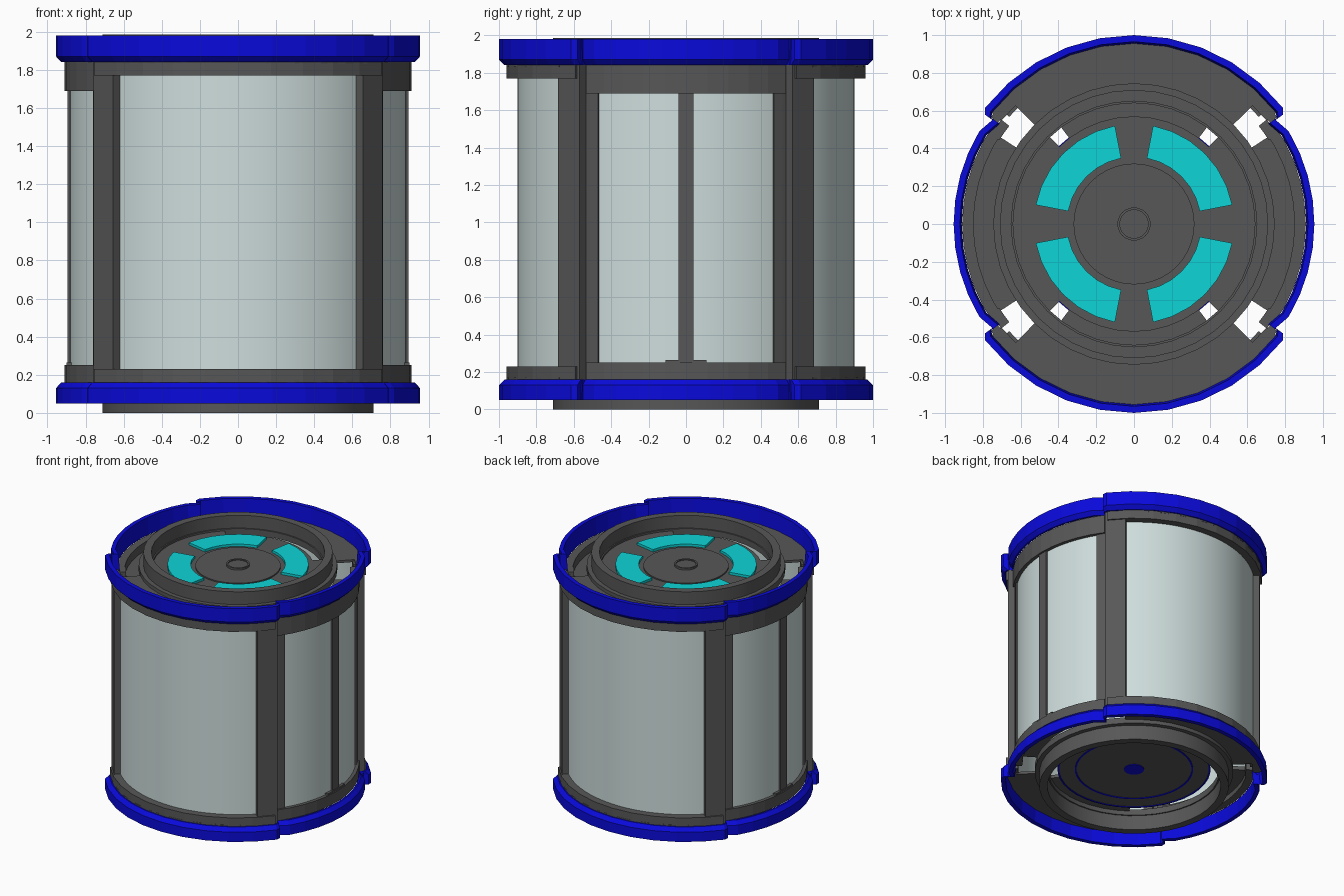
import bpy, bmesh
from math import sin, cos, radians
from mathutils import Matrix

if "Cube" in bpy.data.objects:
    bpy.data.objects.remove(bpy.data.objects["Cube"], do_unlink=True)


def material(name, rgb):
    m = bpy.data.materials.new(name)
    m.use_nodes = True
    m.diffuse_color = (*rgb, 1)
    m.node_tree.nodes["Principled BSDF"].inputs["Base Color"].default_value = (*rgb, 1)
    return m


GREY = material("dark grey metal", (0.095, 0.095, 0.095))
BLUE = material("deep blue", (0.003, 0.003, 0.72))
PALE = material("pale glass", (0.62, 0.73, 0.72))
CYAN = material("cyan light", (0.004, 0.66, 0.68))


def finish(name, bm, mat, smooth=False):
    bmesh.ops.remove_doubles(bm, verts=bm.verts, dist=0.0001)
    bmesh.ops.recalc_face_normals(bm, faces=bm.faces)
    me = bpy.data.meshes.new(name)
    bm.to_mesh(me)
    bm.free()
    me.materials.append(mat)
    ob = bpy.data.objects.new(name, me)
    bpy.context.collection.objects.link(ob)
    if smooth:
        bpy.ops.object.select_all(action="DESELECT")
        ob.select_set(True)
        bpy.context.view_layer.objects.active = ob
        bpy.ops.object.shade_smooth_by_angle(angle=radians(30))
    return ob


def sweep(name, section, path, closed, mat, smooth=False):
    """Carry a (scale, height) section along a flat outline."""
    bm = bmesh.new()
    rows = [[bm.verts.new((x * s, y * s, z)) for s, z in section] for x, y in path]
    k = len(section)
    for i in range(len(rows) if closed else len(rows) - 1):
        a, b = rows[i], rows[(i + 1) % len(rows)]
        for j in range(k):
            bm.faces.new((a[j], b[j], b[(j + 1) % k], a[(j + 1) % k]))
    if not closed:
        bm.faces.new(rows[0])
        bm.faces.new(rows[-1])
    return finish(name, bm, mat, smooth)


def arc(a0, a1, n, r=1.0):
    return [(r * cos(radians(a0 + (a1 - a0) * i / n)),
             r * sin(radians(a0 + (a1 - a0) * i / n))) for i in range(n + 1)]


def box_section(r0, r1, z0, z1):
    return [(r0, z0), (r1, z0), (r1, z1), (r0, z1)]


def sector(name, r0, r1, mid, half, z0, z1, mat, n=10, smooth=False):
    return sweep(name, box_section(r0, r1, z0, z1),
                 arc(mid - half, mid + half, n), False, mat, smooth)


def ring(name, r0, r1, z0, z1, mat, n=40, smooth=True):
    return sweep(name, box_section(r0, r1, z0, z1), arc(0, 360, n)[:-1], True, mat, smooth)


def box(name, size, loc, mat, turn=0):
    bm = bmesh.new()
    bmesh.ops.create_cube(bm, size=1, matrix=Matrix.Rotation(radians(turn), 4, "Z")
                          @ Matrix.Translation(loc) @ Matrix.Diagonal((*size, 1)))
    return finish(name, bm, mat)


# Stepped outline of the blue rims: two wide arcs, two narrower ones, four notches
outline = []
for turn in (1, -1):
    side = arc(-31, 31, 8, 0.955)
    wide = arc(38, 142, 10)
    half = side + [(0.745, 0.555), (0.79, 0.58)] + wide + [(-0.79, 0.58), (-0.745, 0.555)]
    outline += [(turn * x, turn * y) for x, y in half]

sweep("top_rim", [(0.965, 1.98), (1, 1.98), (1, 1.87), (0.97, 1.84), (0.955, 1.84)],
      outline, True, BLUE)
sweep("bottom_rim", [(0.965, 0.05), (1, 0.05), (1, 0.13), (0.97, 0.16), (0.955, 0.16)],
      outline, True, BLUE)

# Front and back windows with their curved frames
for label, mid in (("front", -90), ("back", 90)):
    sector(label + "_glass", 0.88, 0.9, mid, 46, 0.18, 1.82, PALE, 32, True)
    sector(label + "_top_band", 0.89, 0.96, mid, 52, 1.77, 1.85, GREY)
    sector(label + "_bottom_band", 0.89, 0.96, mid, 52, 0.15, 0.23, GREY)
    sector(label + "_top_flange", 0.69, 0.96, mid, 45, 1.83, 1.85, GREY)
    sector(label + "_bottom_flange", 0.69, 0.96, mid, 45, 0.15, 0.17, GREY)
    for s in (-1, 1):
        sector(label + "_stile", 0.87, 0.93, mid + s * 47, 2.3, 0.16, 1.84, GREY, 2)

# Side windows, each split by a mullion
for label, mid in (("left", 0), ("right", 180)):
    sector(label + "_glass", 0.865, 0.882, mid, 34, 0.2, 1.75, PALE, 24, True)
    sector(label + "_top_band", 0.85, 0.91, mid, 36, 1.69, 1.84, GREY)
    sector(label + "_bottom_band", 0.85, 0.91, mid, 36, 0.16, 0.25, GREY)
    sector(label + "_top_flange", 0.72, 0.86, mid, 33, 1.74, 1.77, GREY)
    sector(label + "_bottom_flange", 0.72, 0.86, mid, 33, 0.2, 0.23, GREY)
    for s in (-1, 1):
        sector(label + "_stile", 0.84, 0.895, mid + s * 35, 3.2, 0.16, 1.84, GREY, 2)
    box(label + "_mullion", (0.05, 0.08, 1.53), (0.87, 0, 0.965), GREY, mid)
    box(label + "_mullion_foot", (0.05, 0.22, 0.015), (0.875, 0, 0.257), GREY, mid)

# Corner posts
for mid in (41.5, 138.5, 221.5, 318.5):
    box("corner_post", (0.05, 0.155, 1.7), (0.92, 0, 1.0), GREY, mid)

# Raised collars at both ends
ring("top_collar", 0.65, 0.71, 1.86, 1.985, GREY)
ring("top_collar_step", 0.64, 0.745, 1.83, 1.88, GREY)
ring("bottom_collar", 0.65, 0.71, 0.0, 0.15, GREY)
ring("bottom_collar_step", 0.64, 0.745, 0.12, 0.17, GREY)

# Partial shelves tying the end discs to the collars
for mid in (0, 180):
    sector("top_shelf", 0.56, 0.66, mid, 46, 1.84, 1.865, GREY, 16)
    sector("bottom_shelf", 0.56, 0.66, mid + 90, 37, 0.155, 0.18, GREY, 16)

# Top disc with hub, cyan light segments and central knob
ring("top_disc", 0, 0.57, 1.82, 1.865, GREY)
ring("top_hub", 0, 0.32, 1.86, 1.875, GREY)
ring("knob_ring", 0.075, 0.088, 1.87, 1.89, GREY, 24)
ring("knob", 0, 0.075, 1.87, 1.882, GREY, 24)
for mid in (45, 135, 225, 315):
    sector("light_segment", 0.355, 0.53, mid, 34, 1.86, 1.885, CYAN, 6)

# Bottom disc with thin blue rings and a blue centre
ring("bottom_disc", 0, 0.57, 0.15, 0.2, GREY)
ring("bottom_outer_line", 0.562, 0.574, 0.145, 0.153, BLUE)
ring("bottom_inner_line", 0.432, 0.444, 0.145, 0.153, BLUE)
ring("bottom_centre", 0, 0.075, 0.145, 0.153, BLUE, 24)
